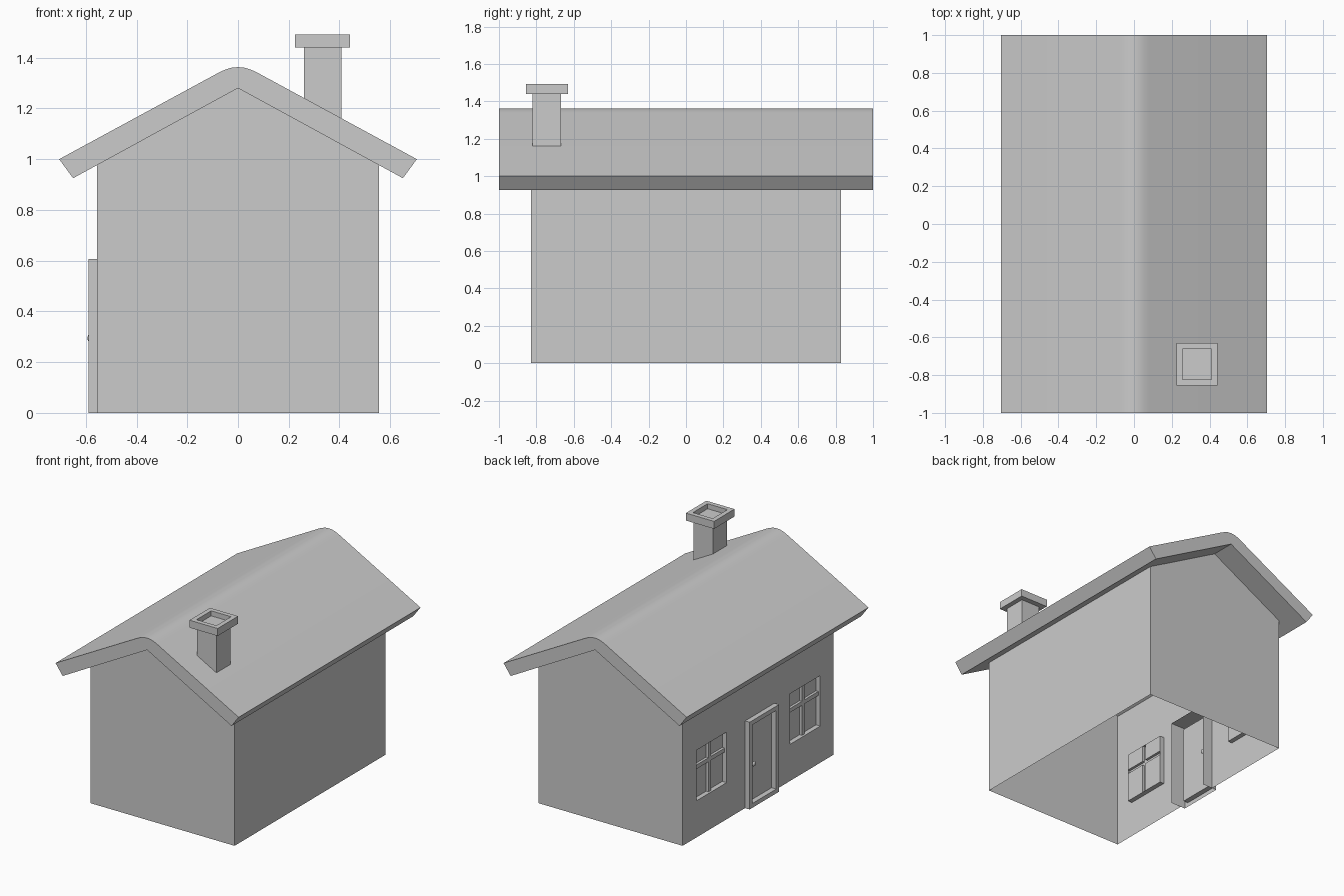
import bpy, bmesh, math
from mathutils import Matrix, Vector

if "Cube" in bpy.data.objects:
    bpy.data.objects.remove(bpy.data.objects["Cube"])

W, L, EAVE, PEAK = 0.555, 0.83, 0.977, 1.28      # body half width, half length, heights
WIN_Z = (0.255, 0.607)
WINDOWS = [(-0.684, -0.354), (0.346, 0.676)]
DOOR_Y = (-0.18, 0.143)
DOOR_TOP = 0.607


def finish(name, bm, smooth=False):
    bmesh.ops.remove_doubles(bm, verts=bm.verts, dist=1e-5)
    bmesh.ops.recalc_face_normals(bm, faces=bm.faces)
    me = bpy.data.meshes.new(name)
    bm.to_mesh(me)
    bm.free()
    ob = bpy.data.objects.new(name, me)
    bpy.context.collection.objects.link(ob)
    if smooth:
        bpy.ops.object.select_all(action='DESELECT')
        ob.select_set(True)
        bpy.context.view_layer.objects.active = ob
        bpy.ops.object.shade_smooth_by_angle(angle=math.radians(30))
    return ob


def face(bm, pts):
    return bm.faces.new([bm.verts.new(p) for p in pts])


def x_quad(bm, x, y0, y1, z0, z1):
    return face(bm, [(x, y1, z0), (x, y0, z0), (x, y0, z1), (x, y1, z1)])


def box(bm, x0, x1, y0, y1, z0, z1):
    m = Matrix.LocRotScale(Vector(((x0 + x1) / 2, (y0 + y1) / 2, (z0 + z1) / 2)), None,
                           Vector((x1 - x0, y1 - y0, z1 - z0)))
    verts = bmesh.ops.create_cube(bm, size=1, matrix=m)['verts']
    return list({f for v in verts for f in v.link_faces})


def facing(faces, d):
    for f in faces:
        f.normal_update()
    return max(faces, key=lambda f: f.normal.dot(Vector(d)))


def push(bm, f, width, offset):
    """Inset a face and move it to form a recess."""
    bmesh.ops.inset_region(bm, faces=[f], thickness=width, use_even_offset=True)
    new = bmesh.ops.extrude_discrete_faces(bm, faces=[f])['faces'][0]
    bmesh.ops.translate(bm, verts=new.verts, vec=offset)


# walls: open shell, left wall with door and window openings
bm = bmesh.new()
for y in (-L, L):
    face(bm, [(-W, y, 0), (W, y, 0), (W, y, EAVE), (0, y, PEAK), (-W, y, EAVE)])
x_quad(bm, W, -L, L, 0, EAVE)
ys = sorted([-L, L, *DOOR_Y, *WINDOWS[0], *WINDOWS[1]])
zs = [0, WIN_Z[0], WIN_Z[1], EAVE]
for i in range(len(ys) - 1):
    for j in range(3):
        door_cell = i == 3 and j < 2
        window_cell = i in (1, 5) and j == 1
        if not (door_cell or window_cell):
            x_quad(bm, -W, ys[i], ys[i + 1], zs[j], zs[j + 1])
finish("walls", bm)

# roof: rounded ridge profile swept along the house
half = [(0.08, 1.339), (0.055, 1.351), (0.028, 1.36)]
profile = ([(0.65, 0.925), (0.705, 1.0)] + half + [(0, 1.363)]
           + [(-x, z) for x, z in reversed(half)]
           + [(-0.705, 1.0), (-0.65, 0.925), (0, PEAK)])
bm = bmesh.new()
f = face(bm, [(x, -1, z) for x, z in profile])
ext = bmesh.ops.extrude_face_region(bm, geom=[f], use_keep_orig=True)['geom']
bmesh.ops.translate(bm, vec=(0, 2, 0),
                    verts=[g for g in ext if isinstance(g, bmesh.types.BMVert)])
finish("roof", bm, True)

# chimney stack and recessed cap
bm = bmesh.new()
box(bm, 0.26, 0.408, -0.82, -0.667, 1.1, 1.44)
finish("chimney_stack", bm)
bm = bmesh.new()
cap = box(bm, 0.225, 0.442, -0.855, -0.63, 1.44, 1.492)
push(bm, facing(cap, (0, 0, 1)), 0.032, (0, 0, -0.035))
finish("chimney_cap", bm)

# windows: recessed panes with raised glazing bars
for n, (y0, y1) in enumerate(WINDOWS):
    bm = bmesh.new()
    z0, z1 = WIN_Z
    mid, bar, bz, back, front = (y0 + y1) / 2, 0.014, 0.478, -0.522, -0.54
    gy = [y0, mid - bar, mid + bar, y1]
    gz = [z0, bz - bar, bz + bar, z1]
    for i in range(3):
        for j in range(3):
            x = front if 1 in (i, j) else back
            x_quad(bm, x, gy[i], gy[i + 1], gz[j], gz[j + 1])
    # sides of the bars
    for i in (1, 2):
        for j in (0, 2):
            face(bm, [(back, gy[i], gz[j]), (front, gy[i], gz[j]),
                      (front, gy[i], gz[j + 1]), (back, gy[i], gz[j + 1])])
            face(bm, [(back, gy[j], gz[i]), (front, gy[j], gz[i]),
                      (front, gy[j + 1], gz[i]), (back, gy[j + 1], gz[i])])
    # reveal around the opening
    ring = [(y0, z0), (y1, z0), (y1, z1), (y0, z1)]
    for (a, b), (c, d) in zip(ring, ring[1:] + ring[:1]):
        face(bm, [(-W, a, b), (-W, c, d), (back, c, d), (back, a, b)])
    finish("window_%d" % (n + 1), bm)

# door: frame box open at the inside and bottom, with recessed panel
bm = bmesh.new()
door = box(bm, -0.59, -0.475, *DOOR_Y, 0, DOOR_TOP)
outer = facing(door, (-1, 0, 0))
unused = [facing(door, (1, 0, 0)), facing(door, (0, 0, -1))]
push(bm, outer, 0.03, (0.036, 0, 0))
bmesh.ops.delete(bm, geom=unused, context='FACES_ONLY')
finish("door", bm)

# door knob on both sides of the panel
bm = bmesh.new()
turn = Matrix.Rotation(math.pi / 2, 4, 'Y')
at = Vector((-0.553, 0.086, 0.295))
bmesh.ops.create_cone(bm, cap_ends=True, segments=16, radius1=0.008, radius2=0.008,
                      depth=0.06, matrix=Matrix.Translation(at) @ turn)
for s in (-1, 1):
    m = Matrix.Translation(at + Vector((0.03 * s, 0, 0))) @ turn @ Matrix.Diagonal((1, 1, 0.6, 1))
    bmesh.ops.create_uvsphere(bm, u_segments=16, v_segments=8, radius=0.017, matrix=m)
finish("door_knob", bm, True)
